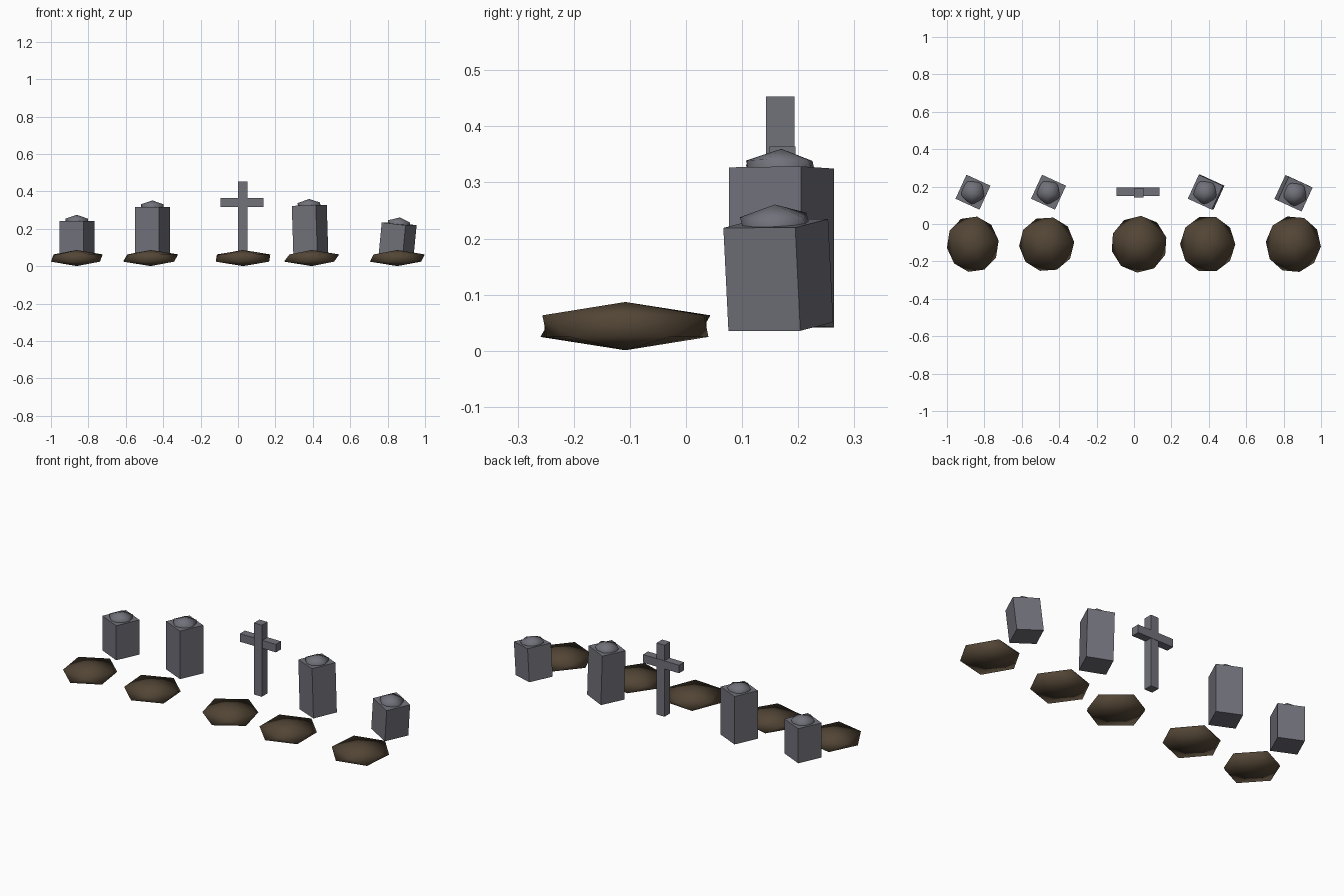
import bpy
from math import radians
from mathutils import Matrix, Vector

if "Cube" in bpy.data.objects:
    bpy.data.objects.remove(bpy.data.objects["Cube"])


def material(name, rgb):
    m = bpy.data.materials.new(name)
    m.diffuse_color = (*rgb, 1)
    m.use_nodes = True
    m.node_tree.nodes["Principled BSDF"].inputs["Base Color"].default_value = m.diffuse_color
    return m


STONE = material("grey_stone", (0.165, 0.165, 0.195))
SOIL = material("brown_soil", (0.085, 0.06, 0.036))


def block(name, centre, size):
    """Flat-shaded stone box."""
    bpy.ops.mesh.primitive_cube_add(size=1)
    o = bpy.context.object
    o.name = name
    o.data.transform(Matrix.Translation(centre) @ Matrix.Diagonal((*size, 1)))
    o.data.materials.append(STONE)
    return o


def lump(name, centre, radii, turn, mat):
    """Flattened, smooth-shaded icosahedron."""
    bpy.ops.mesh.primitive_ico_sphere_add(subdivisions=1, radius=1)
    o = bpy.context.object
    o.name = name
    o.data.transform(Matrix.Translation(centre)
                     @ Matrix.Rotation(radians(turn), 4, 'Z')
                     @ Matrix.Diagonal((*radii, 1)))
    o.data.materials.append(mat)
    bpy.ops.object.shade_smooth()
    return o


# Earth mounds: x, x radius, y radius, turn
mounds = [(-0.862, 0.156, 0.168, 8), (-0.467, 0.165, 0.164, 4),
          (0.027, 0.168, 0.170, 14), (0.394, 0.165, 0.170, 0),
          (0.852, 0.165, 0.170, -5)]
for i, (x, rx, ry, turn) in enumerate(mounds, 1):
    lump(f"earth_mound_{i}", (x, -0.108, 0.044), (rx, ry, 0.043), turn, SOIL)

# Headstones with rounded caps: base x, base y, height, lean to x, lean to y
BASE = 0.043
SIDE = 0.141
stones = [(-0.861, 0.170, 0.198, 0, 0), (-0.457, 0.170, 0.275, 0, 0),
          (0.390, 0.170, 0.283, -1.8, 0), (0.844, 0.169, 0.185, 5.5, -2.8)]
for i, (x, y, h, lean_x, lean_y) in enumerate(stones, 1):
    body = block(f"headstone_{i}", Vector((0, 0, h / 2)), (SIDE, SIDE, h))
    cap = lump(f"headstone_cap_{i}", (0, 0, h - 0.003), (0.071, 0.071, 0.037), 0, STONE)
    place = (Matrix.Translation((x, y, BASE))
             @ Matrix.Rotation(radians(lean_x), 4, 'Y')
             @ Matrix.Rotation(radians(-lean_y), 4, 'X')
             @ Matrix.Rotation(radians(-24.6), 4, 'Z'))
    for o in (body, cap):
        o.data.transform(place)

# Cross: upright and crossbar
block("cross_upright", Vector((0.026, 0.168, 0.248)), (0.050, 0.050, 0.410))
block("cross_bar", Vector((0.022, 0.172, 0.341)), (0.229, 0.046, 0.046))
